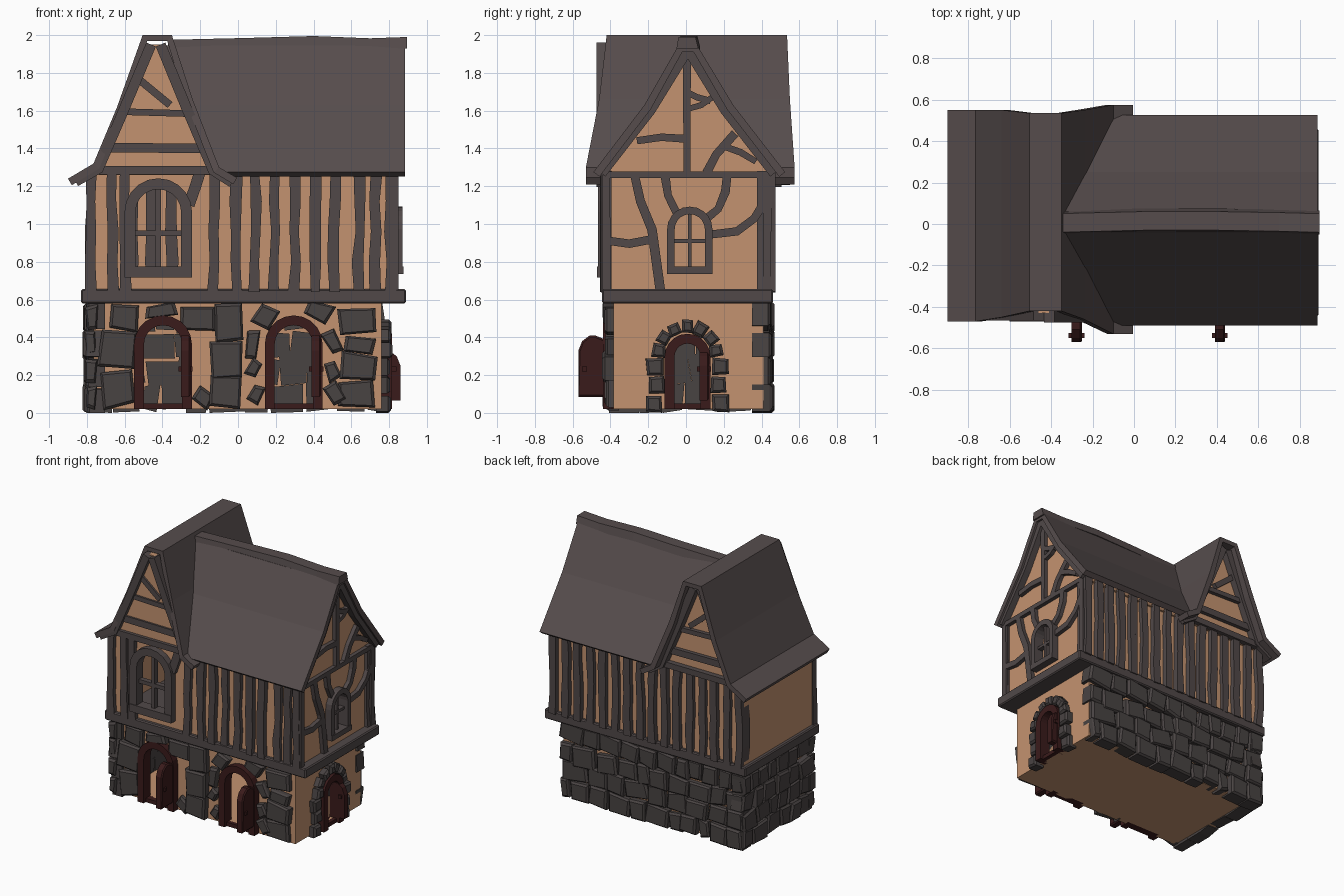
import bpy, bmesh, math, random
from mathutils import Vector

if "Cube" in bpy.data.objects:
    bpy.data.objects.remove(bpy.data.objects["Cube"])
random.seed(4)

def mat(name, c):
    m = bpy.data.materials.new(name)
    m.diffuse_color = (*c, 1)
    m.use_nodes = True
    m.node_tree.nodes["Principled BSDF"].inputs["Base Color"].default_value = m.diffuse_color
    return m
PLASTER = mat("plaster", (0.55, 0.29, 0.16))
TIMBER = mat("timber", (0.082, 0.066, 0.066))
ROOF = mat("roof", (0.093, 0.073, 0.073))
STONE = mat("stone", (0.066, 0.056, 0.055))
DOOR = mat("dark red wood", (0.042, 0.011, 0.011))

# wall frames: (u along wall, v up, d outwards) -> xyz
FRONT = lambda u, v, d: (u, -0.385 - d, v)
BACK = lambda u, v, d: (u, 0.41 + d, v)
LEFT = lambda u, v, d: (-0.765 - d, u, v)
RIGHT = lambda u, v, d: (0.76 + d, u, v)
UFRONT = lambda u, v, d: (u, -0.415 - d, v)
UBACK = lambda u, v, d: (u, 0.435 + d, v)
URIGHT = lambda u, v, d: (0.82 + d, u, v)

def obj(name, bm, m, normals=True):
    if normals:
        bmesh.ops.recalc_face_normals(bm, faces=bm.faces)
    me = bpy.data.meshes.new(name)
    bm.to_mesh(me)
    bm.free()
    me.materials.append(m)
    o = bpy.data.objects.new(name, me)
    bpy.context.collection.objects.link(o)
    return o

def prism(bm, pts, wall, d0, d1, ch=0.0):
    """Extrude an outline on a wall from d0 to d1, optionally with a chamfered front."""
    c = sum((Vector(p) for p in pts), Vector((0, 0))) / len(pts)
    loops = [(pts, d0), (pts, d1 - ch)]
    if ch:
        loops.append(([c + (Vector(p) - c) * max(0.5, 1 - ch / max((Vector(p) - c).length, 0.01) * 1.3) for p in pts], d1))
    rings = [[bm.verts.new(wall(p[0], p[1], d)) for p in ps] for ps, d in loops]
    n = len(pts)
    for a, b in zip(rings, rings[1:]):
        for i in range(n):
            bm.faces.new((a[i], a[(i + 1) % n], b[(i + 1) % n], b[i]))
    bm.faces.new(rings[0][::-1])
    bm.faces.new(rings[-1])

def beam(bm, path, w, wall, d0=-0.02, d1=0.03, wob=0.0):
    """Ribbon of width w along a path on a wall."""
    P = [Vector(p) for p in path]
    l, r = [], []
    for i, p in enumerate(P):
        t = (P[min(i + 1, len(P) - 1)] - P[max(i - 1, 0)]).normalized()
        n = Vector((-t.y, t.x)) * w / 2
        l.append(p + n * (1 + random.uniform(-wob, wob)))
        r.append(p - n * (1 + random.uniform(-wob, wob)))
    for i in range(len(P) - 1):
        prism(bm, [l[i], l[i + 1], r[i + 1], r[i]], wall, d0, d1)

def arch(cu, z0, top, h, n=10):
    cz = top - h
    return [(cu - h, z0)] + [(cu - h * math.cos(math.pi * i / n), cz + h * math.sin(math.pi * i / n))
                             for i in range(n + 1)] + [(cu + h, z0)]

def box(bm, lo, hi):
    prism(bm, [(lo[0], lo[2]), (hi[0], lo[2]), (hi[0], hi[2]), (lo[0], hi[2])],
          lambda u, v, d: (u, d, v), lo[1], hi[1])

# hollow plaster storeys with arched openings cut through
def storey(name, lo, hi, holes):
    bm = bmesh.new()
    box(bm, lo, hi)
    bmesh.ops.recalc_face_normals(bm, faces=bm.faces)
    outer = set(bm.faces)
    box(bm, [a + 0.03 for a in lo], [a - 0.03 for a in hi])
    inner = [f for f in bm.faces if f not in outer]
    bmesh.ops.recalc_face_normals(bm, faces=inner)
    bmesh.ops.reverse_faces(bm, faces=inner)
    o = obj(name, bm, PLASTER, False)
    bpy.context.view_layer.objects.active = o
    for pts, wall in holes:
        cb = bmesh.new()
        prism(cb, pts, wall, -0.1, 0.1)
        c = obj("cutter", cb, PLASTER)
        md = o.modifiers.new("opening", 'BOOLEAN')
        md.object, md.operation, md.solver = c, 'DIFFERENCE', 'EXACT'
        bpy.ops.object.modifier_apply(modifier=md.name)
        bpy.data.objects.remove(c)

DOORS = [(-0.397, FRONT, 0.127, 0.49), (0.295, FRONT, 0.127, 0.49), (0.008, RIGHT, 0.095, 0.393)]
WINDOWS = [(-0.422, UFRONT, 0.15, 0.745, 1.213, 0.058, 0.95), (0.02, URIGHT, 0.1, 0.755, 1.072, 0.04, 0.91)]
storey("ground_floor_walls", (-0.765, -0.385, 0.02), (0.76, 0.41, 0.6),
       [(arch(c, 0.05, t, h), w) for c, w, h, t in DOORS])
storey("upper_floor_walls", (-0.8, -0.415, 0.62), (0.82, 0.435, 1.28),
       [(arch(c, z, t, h), w) for c, w, h, z, t, *_ in WINDOWS])

# gable plaster
bm = bmesh.new()
prism(bm, [(-0.74, 1.26), (-0.615, 1.58), (-0.47, 1.95), (-0.4, 1.95), (-0.28, 1.58), (-0.14, 1.26)], UFRONT, -0.86, 0.015)
prism(bm, [(-0.43, 1.26), (-0.2, 1.57), (0, 1.88), (0.02, 1.88), (0.22, 1.57), (0.45, 1.26)], URIGHT, -1.1, 0.0)
obj("gable_walls", bm, PLASTER)

# floor band
bm = bmesh.new()
box(bm, (-0.83, -0.445, 0.58), (0.89, 0.46, 0.655))
bmesh.ops.bevel(bm, geom=bm.edges[:], offset=0.008, segments=1, affect='EDGES')
obj("floor_band", bm, TIMBER)

# roofs: profile strip with individual ends, thickened
def roof(name, rows, thick):
    bm = bmesh.new()
    vs = [(bm.verts.new(a), bm.verts.new(b)) for a, b in rows]
    fs = [bm.faces.new((p[0], p[1], q[1], q[0])) for p, q in zip(vs, vs[1:])]
    bm.normal_update()
    if sum(f.normal.z for f in fs) < 0:
        bmesh.ops.reverse_faces(bm, faces=fs)
    o = obj(name, bm, ROOF, False)
    s = o.modifiers.new("thickness", 'SOLIDIFY')
    s.thickness, s.offset = thick, -1
CROSS = [(-0.9, 1.24, -0.47, 0.55), (-0.765, 1.32, -0.47, 0.55), (-0.64, 1.62, -0.45, 0.55), (-0.505, 2.0, -0.42, 0.535),
         (-0.35, 2.0, -0.42, 0.535), (-0.24, 1.66, -0.46, 0.55), (-0.1, 1.3, -0.53, 0.575), (-0.005, 1.245, -0.53, 0.575)]
roof("cross_gable_roof", [((x, a, z), (x, b, z)) for x, z, a, b in CROSS], 0.04)
MAIN = [(-0.49, 1.275, -0.1), (-0.22, 1.63, -0.26), (-0.04, 1.945, -0.38),
        (0.06, 1.945, -0.38), (0.25, 1.63, -0.26), (0.525, 1.275, -0.1)]
roof("main_roof", [((s, y, z), (0.885, y, z)) for y, z, s in MAIN], 0.04)

# wavy ridge cap
bm = bmesh.new()
rings = []
for x, y, z in ((-0.37, 0.005, 1.975), (0.05, 0.015, 1.985), (0.4, 0.015, 1.995), (0.7, 0.01, 1.983), (0.895, 0.005, 1.99)):
    rings.append([bm.verts.new((x, y + dy, z + dz)) for dy, dz in ((-0.055, -0.06), (-0.045, 0), (0.045, 0), (0.06, -0.06))])
for a, b in zip(rings, rings[1:]):
    for i in range(4):
        bm.faces.new((a[i], a[(i + 1) % 4], b[(i + 1) % 4], b[i]))
bm.faces.new(rings[0])
bm.faces.new(rings[-1][::-1])
obj("ridge_cap", bm, ROOF)

# upright posts, front and back
def post(bm, u, wall, d0, w=0.055):
    zs = [0.64, 0.8, 0.96, 1.12, 1.28]
    beam(bm, [(u + random.uniform(-0.006, 0.006), z) for z in zs], w, wall, d0, random.uniform(0.025, 0.04), 0.2)
bm = bmesh.new()
for u in (-0.775, -0.665, -0.6, -0.125, -0.01, 0.09, 0.195, 0.3, 0.415, 0.51, 0.64, 0.73, 0.81):
    post(bm, u, UFRONT, -0.02)
beam(bm, [(-0.26, 1.1), (-0.225, 1.2), (-0.2, 1.28)], 0.06, UFRONT)
obj("front_posts", bm, TIMBER)
bm = bmesh.new()
for i in range(16):
    post(bm, -0.775 + i * 1.59 / 15, UBACK, -0.06)
obj("back_posts", bm, TIMBER)

# cross gable framing, both ends
for name, wall, d in (("front_gable_beams", UFRONT, 0.03), ("back_gable_beams", UBACK, 0.04)):
    bm = bmesh.new()
    beam(bm, [(-0.78, 1.285), (-0.1, 1.285)], 0.045, wall, -0.02, d + 0.01)
    beam(bm, [(-0.7, 1.405), (-0.2, 1.4)], 0.05, wall, -0.02, d)
    beam(bm, [(-0.62, 1.595), (-0.28, 1.585)], 0.035, wall, -0.02, d)
    beam(bm, [(-0.53, 1.77), (-0.36, 1.63)], 0.04, wall, -0.02, d)
    beam(bm, [(-0.46, 1.95), (-0.615, 1.58), (-0.74, 1.29), (-0.86, 1.225)], 0.055, wall, -0.02, d + 0.02)
    beam(bm, [(-0.41, 1.95), (-0.275, 1.62), (-0.13, 1.28), (-0.03, 1.22)], 0.055, wall, -0.02, d + 0.03)
    obj(name, bm, TIMBER)

# right end half-timbering
bm = bmesh.new()
for path, w in (([(-0.42, 0.64), (-0.42, 1.26)], 0.04), ([(0.43, 0.64), (0.43, 1.26)], 0.04),
                ([(-0.27, 1.25), (-0.24, 1.12), (-0.18, 0.97), (-0.135, 0.65)], 0.05),
                ([(-0.11, 1.25), (-0.095, 1.15), (-0.05, 1.06)], 0.045),
                ([(-0.41, 0.91), (-0.3, 0.895), (-0.18, 0.92)], 0.045),
                ([(0.215, 1.25), (0.21, 1.17), (0.17, 1.08), (0.1, 1.02)], 0.045),
                ([(0.42, 1.12), (0.36, 1.03), (0.27, 0.96), (0.13, 0.945)], 0.045),
                ([(-0.43, 1.26), (0.45, 1.26)], 0.035), ([(0.005, 1.27), (0.005, 1.9)], 0.04),
                ([(-0.26, 1.44), (-0.13, 1.46), (0, 1.45)], 0.04),
                ([(0.11, 1.27), (0.16, 1.37), (0.26, 1.48)], 0.045),
                ([(0.2, 1.41), (0.29, 1.38), (0.37, 1.33)], 0.035),
                ([(0, 1.7), (0.06, 1.67), (0.13, 1.65)], 0.035), ([(0.01, 1.61), (0.08, 1.63), (0.14, 1.67)], 0.03)):
    beam(bm, path, w, URIGHT, -0.02, 0.03, 0.12)
for s in (-1, 1):
    beam(bm, [(0.01 + s * a, z) for a, z in ((0, 1.93), (0.2, 1.605), (0.46, 1.27))], 0.06, URIGHT, -0.02, 0.05)
obj("right_end_beams", bm, TIMBER)

# windows
for (c, wall, h, z, t, w, zm), name in zip(WINDOWS, ("front_window", "right_window")):
    bm = bmesh.new()
    beam(bm, arch(c, z, t, h), w, wall, -0.03, 0.05)
    beam(bm, [(c - h - w / 2, z), (c + h + w / 2, z)], w, wall, -0.03, 0.055)
    beam(bm, [(c, z), (c, t)], w * 0.5, wall, -0.02, 0.02)
    beam(bm, [(c - h, zm), (c + h, zm)], w * 0.5, wall, -0.02, 0.02)
    obj(name, bm, TIMBER)

# door frames and open leaves
for i, (c, wall, h, t) in enumerate(DOORS):
    bm = bmesh.new()
    beam(bm, arch(c, 0.02, t, h), 0.052, wall, -0.03, 0.055)
    beam(bm, [(c - h, 0.035), (c + h, 0.035)], 0.03, wall, -0.03, 0.03)
    obj("door_frame_%d" % (i + 1), bm, DOOR)
    bm = bmesh.new()
    L, zt, z0 = (0.185, 0.41, 0.085) if i < 2 else (0.1, 0.33, 0.065)
    u = c + h - 0.01
    out = [(0, z0), (L, z0), (L, zt - 0.08), (L - 0.02, zt - 0.03), (L - 0.06, zt), (L - 0.09, zt), (0, zt - 0.04)]
    prism(bm, out, lambda p, v, d: wall(u + d, v, p), -0.022, 0.028, 0.008)
    prism(bm, [(L - 0.045, 0.22), (L - 0.02, 0.22), (L - 0.02, 0.245), (L - 0.045, 0.245)],
          lambda p, v, d: wall(u + d, v, p), -0.035, 0.04)
    obj("door_leaf_%d" % (i + 1), bm, DOOR)

# stones
def stone(bm, u, v, w, h, rot, wall, d0=-0.03, j=0.012):
    a = math.radians(rot)
    pts = []
    for sx, sy in ((-1, -1), (1, -1), (1, 1), (-1, 1)):
        x, y = sx * w / 2 + random.uniform(-j, j), sy * h / 2 + random.uniform(-j, j)
        pts.append((u + x * math.cos(a) - y * math.sin(a), max(0.0, v + x * math.sin(a) + y * math.cos(a))))
    prism(bm, pts, wall, d0, random.uniform(0.035, 0.06), 0.014)

def stone_wall(bm, wall, u0, u1):
    for r in range(4):
        u = u0
        while u < u1 - 0.03:
            w = random.uniform(0.1, 0.2)
            if u + w > u1 - 0.06:
                w = u1 - u
            stone(bm, u + w / 2, 0.075 + r * 0.143 + random.uniform(-0.012, 0.012), w - 0.008, 0.143,
                  random.uniform(-7, 7), wall, -0.06, 0.014)
            u += w

FRONT_STONES = [(-.6, .5, .16, .13, -5), (-.41, .545, .16, .07, 8), (-.21, .5, .17, .13, 0), (-.055, .47, .15, .2, 3),
    (.14, .51, .1, .12, -30), (.43, .54, .13, .09, -22), (.63, .49, .19, .14, 0), (.08, .36, .07, .16, -10),
    (-.06, .28, .18, .19, 2), (-.06, .11, .17, .16, -3), (.085, .24, .07, .09, -25), (.09, .1, .07, .1, -30),
    (-.64, .34, .18, .2, -5), (-.64, .13, .17, .18, 10), (-.19, .08, .1, .09, -35), (.505, .38, .08, .12, 25),
    (.64, .36, .17, .1, -8), (.64, .24, .19, .13, -8), (.63, .1, .19, .13, 3), (.5, .22, .07, .1, 25), (.51, .1, .09, .1, 35)]
bm = bmesh.new()
for s in FRONT_STONES:
    stone(bm, *s, FRONT)
for k in range(4):
    stone(bm, -0.775, 0.08 + k * 0.143, 0.055, 0.12, 0, FRONT)
obj("front_stones", bm, STONE)
bm = bmesh.new()
stone_wall(bm, BACK, -0.8, 0.765)
obj("back_stones", bm, STONE)
bm = bmesh.new()
stone_wall(bm, LEFT, -0.42, 0.45)
obj("left_stones", bm, STONE)
bm = bmesh.new()
for s in (-1, 1):
    for k in range(3):
        stone(bm, 0.008 + s * (0.175 - 0.012 * (k % 2)), 0.05 + k * 0.098, 0.085, 0.088, 0, RIGHT, j=0.006)
for k in range(7):
    a = math.radians(8 + k * 164 / 6)
    stone(bm, 0.008 + 0.152 * math.cos(a), 0.31 + 0.148 * math.sin(a), 0.065, 0.066, math.degrees(a), RIGHT, j=0.006)
obj("right_door_stones", bm, STONE)
